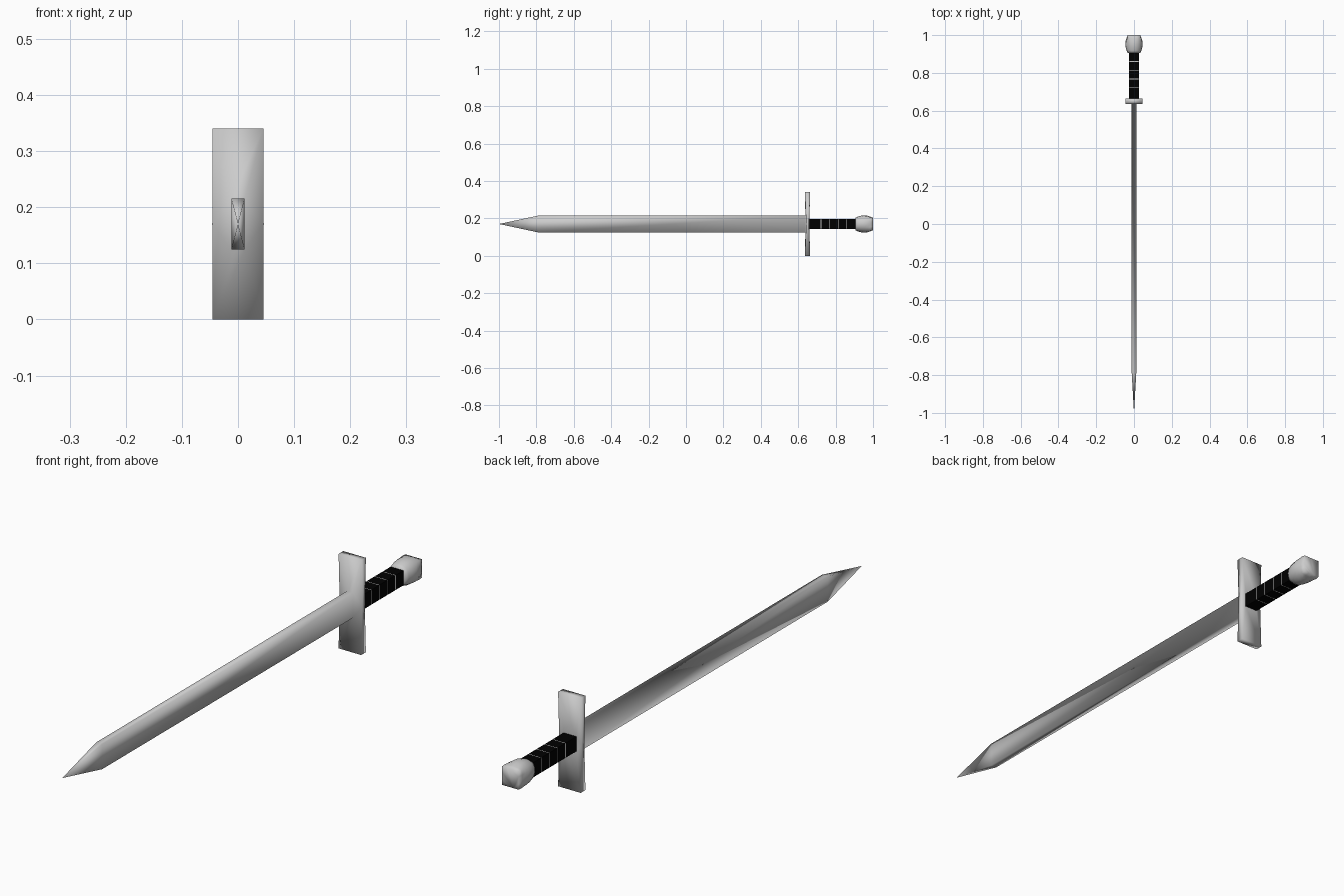
import bpy, bmesh, math

if "Cube" in bpy.data.objects:
    bpy.data.objects.remove(bpy.data.objects["Cube"])

ZC = 0.17  # height of the sword's axis


def finish(name, bm, smooth=None, mat=None):
    bmesh.ops.recalc_face_normals(bm, faces=bm.faces)
    for f in bm.faces:
        f.smooth = bool(smooth)
    me = bpy.data.meshes.new(name)
    bm.to_mesh(me)
    bm.free()
    ob = bpy.data.objects.new(name, me)
    bpy.context.collection.objects.link(ob)
    if mat:
        me.materials.append(mat)
    return ob


def ring(bm, points):
    return [bm.verts.new(p) for p in points]


def bridge(bm, a, b):
    n = len(a)
    for i in range(n):
        j = (i + 1) % n
        bm.faces.new((a[i], a[j], b[j], b[i]))


def rect(y, hx, hz):
    return [(sx * hx, y, ZC + sz * hz)
            for sx, sz in ((-1, -1), (1, -1), (1, 1), (-1, 1))]


def block(name, y0, y1, hx, hz, mat=None):
    bm = bmesh.new()
    a, b = ring(bm, rect(y0, hx, hz)), ring(bm, rect(y1, hx, hz))
    bridge(bm, a, b)
    bm.faces.new(a)
    bm.faces.new(b)
    return finish(name, bm, mat=mat)


black = bpy.data.materials.new("black_grip")
black.diffuse_color = (0, 0, 0, 1)
black.use_nodes = True
black.node_tree.nodes["Principled BSDF"].inputs["Base Color"].default_value = black.diffuse_color

# Blade and crossguard: one smooth mesh, the blade growing out of the guard
bm = bmesh.new()
tip = bm.verts.new((0, -1, ZC))
point = ring(bm, rect(-0.79, 0.012, 0.045))
base = ring(bm, rect(0.638, 0.012, 0.045))
for i in range(4):
    bm.faces.new((tip, point[i], point[(i + 1) % 4]))
bridge(bm, point, base)


def guard_face(inner, side):
    """Face of the guard around an inner ring, hollowed at mid height."""
    o = ring(bm, rect(0.65 + side * 0.0135, 0.045, 0.17))
    left = bm.verts.new((-0.045, 0.65 + side * 0.007, ZC))
    right = bm.verts.new((0.045, 0.65 + side * 0.007, ZC))
    bm.faces.new((o[0], o[1], inner[1], inner[0]))
    bm.faces.new((o[2], o[3], inner[3], inner[2]))
    for low, high, mid in ((0, 3, left), (1, 2, right)):
        bm.faces.new((o[low], mid, inner[low]))
        bm.faces.new((mid, inner[high], inner[low]))
        bm.faces.new((mid, o[high], inner[high]))
    return [o[0], o[1], right, o[2], o[3], left]


back = ring(bm, rect(0.66, 0.025, 0.027))
bm.faces.new(back)
bridge(bm, guard_face(base, -1), guard_face(back, 1))
finish("blade_and_crossguard", bm, True)

# Grip: black wrap segments over a slightly slimmer grey core
block("grip_core", 0.655, 0.91, 0.0252, 0.0262)
cuts = [0.653, 0.722, 0.768, 0.814, 0.86, 0.907]
for a, b in zip(cuts, cuts[1:]):
    block("grip_wrap", a + 0.0018, b - 0.0018, 0.0256, 0.0266, black)

# Pommel: ball with a square flat end
bm = bmesh.new()
rings = []
for y, size, roundness in ((0.905, 0.033, 0.8), (0.918, 0.039, 0.9),
                           (0.935, 0.044, 1), (0.953, 0.046, 1),
                           (0.970, 0.044, 0.85), (0.986, 0.039, 0.45), (1.0, 0.033, 0)):
    pts = []
    for i in range(16):
        a = math.tau * i / 16
        c, s = math.cos(a), math.sin(a)
        r = size * (roundness + (1 - roundness) / max(abs(c), abs(s)))
        pts.append((r * c, y, ZC + r * s))
    rings.append(ring(bm, pts))
for a, b in zip(rings, rings[1:]):
    bridge(bm, a, b)
for end in (rings[0], rings[-1]):
    bm.faces.new(end)
finish("pommel", bm, True)
